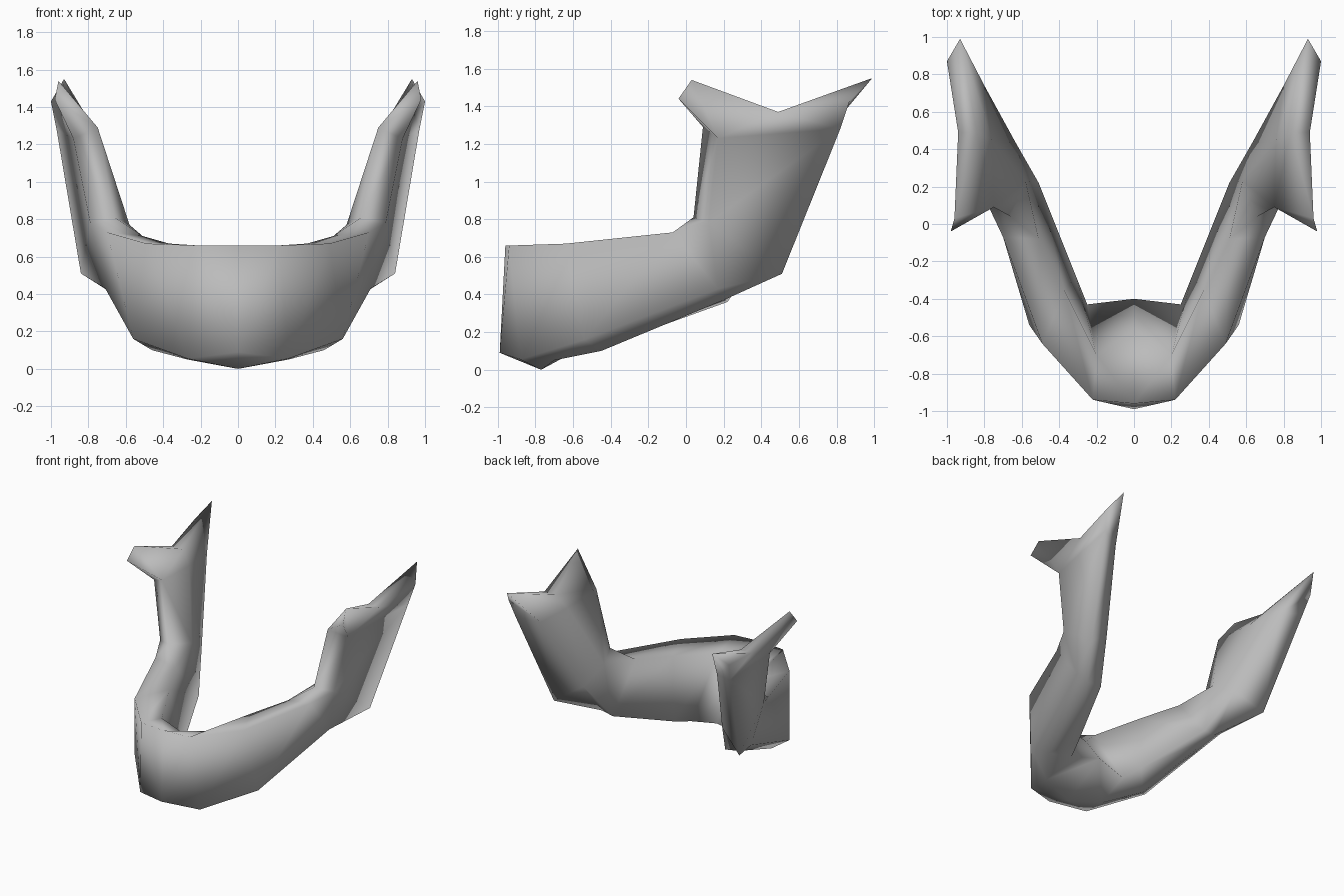
import bpy
import bmesh
from mathutils import Vector

cube = bpy.data.objects.get("Cube")
if cube:
    bpy.data.objects.remove(cube, do_unlink=True)

# One bone-grey material
bone = bpy.data.materials.new("bone_grey")
bone.use_nodes = True
colour = (0.5, 0.5, 0.5, 1)
bone.diffuse_color = colour
bone.node_tree.nodes["Principled BSDF"].inputs["Base Color"].default_value = colour

# Cross-sections of one half, from the chin to the top of the upright branch.
# Each runs: outer top, outer bottom, underside, inner bottom, inner top.
sections = {
    "chin": [(0, -.96, .66), (0, -.99, .09), (0, -.77, 0), (0, -.4, .2), (0, -.56, .42)],
    "chin_side": [(.22, -.94, .66), (.27, -.88, .055), (.27, -.7, .05), (.25, -.43, .14), (.2, -.7, .61)],
    "body": [(.49, -.64, .67), (.56, -.54, .16), (.46, -.45, .1), (.31, -.28, .18), (.37, -.36, .67)],
    "body_back": [(.7, -.07, .73), (.71, .17, .43), (.62, .2, .37), (.51, .22, .36), (.51, -.08, .71)],
    "jaw_angle": [(.79, .12, .78), (.84, .51, .51), (.63, .43, .65), (.58, .23, .77), (.66, .04, .81)],
    "branch_top": [(.88, .17, 1.23), (.97, .82, 1.28), (.8, .74, 1.25), (.76, .45, 1.27), (.75, .09, 1.29)],
}

bm = bmesh.new()
rings = [[bm.verts.new(Vector(p)) for p in ring] for ring in sections.values()]


def add_faces(*faces):
    for face in faces:
        bm.faces.new(face)


def bridge(ring_a, ring_b, flip=False):
    """Join two rings with triangles; flip picks the other diagonal."""
    count = len(ring_a)
    for i in range(count):
        j = (i + 1) % count
        a, b, c, d = ring_a[i], ring_a[j], ring_b[j], ring_b[i]
        if flip:
            add_faces((a, b, c), (a, c, d))
        else:
            add_faces((a, b, d), (b, c, d))


for ring_a, ring_b in zip(rings[:-1], rings[1:]):
    bridge(ring_a, ring_b, flip=ring_b is rings[-1])

# Notch between the two upper prongs
front_out, back_out, back_in, mid_in, front_in = rings[-1]
notch_out = bm.verts.new((.94, .49, 1.37))
notch_in = bm.verts.new((.84, .49, 1.37))
add_faces((front_out, back_out, notch_out), (front_in, notch_in, mid_in))

# Front prong, ending in a short slanted edge
tip_low = bm.verts.new((.98, -.04, 1.44))
tip_high = bm.verts.new((.96, .03, 1.54))
add_faces((front_out, notch_out, tip_high),
          (front_out, tip_high, tip_low),
          (notch_out, notch_in, tip_high),
          (notch_in, front_in, tip_high),
          (front_in, tip_low, tip_high),
          (front_in, front_out, tip_low))

# Rear prong, the taller hinge end
hinge_out = bm.verts.new((1, .87, 1.43))
hinge_tip = bm.verts.new((.93, .99, 1.55))
add_faces((notch_out, back_out, hinge_out),
          (notch_out, hinge_out, hinge_tip),
          (notch_in, notch_out, hinge_tip),
          (back_out, back_in, hinge_out),
          (back_in, hinge_tip, hinge_out),
          (back_in, mid_in, hinge_tip),
          (mid_in, notch_in, hinge_tip))

# Smooth all over
bmesh.ops.recalc_face_normals(bm, faces=bm.faces[:])
for face in bm.faces:
    face.smooth = True

mesh = bpy.data.meshes.new("lower_jaw_bone")
bm.to_mesh(mesh)
bm.free()
mesh.materials.append(bone)

# Mirror to the other half
jaw = bpy.data.objects.new("lower_jaw_bone", mesh)
bpy.context.collection.objects.link(jaw)
mirror = jaw.modifiers.new("mirror_halves", "MIRROR")
mirror.use_clip = True
mirror.merge_threshold = 0.001
